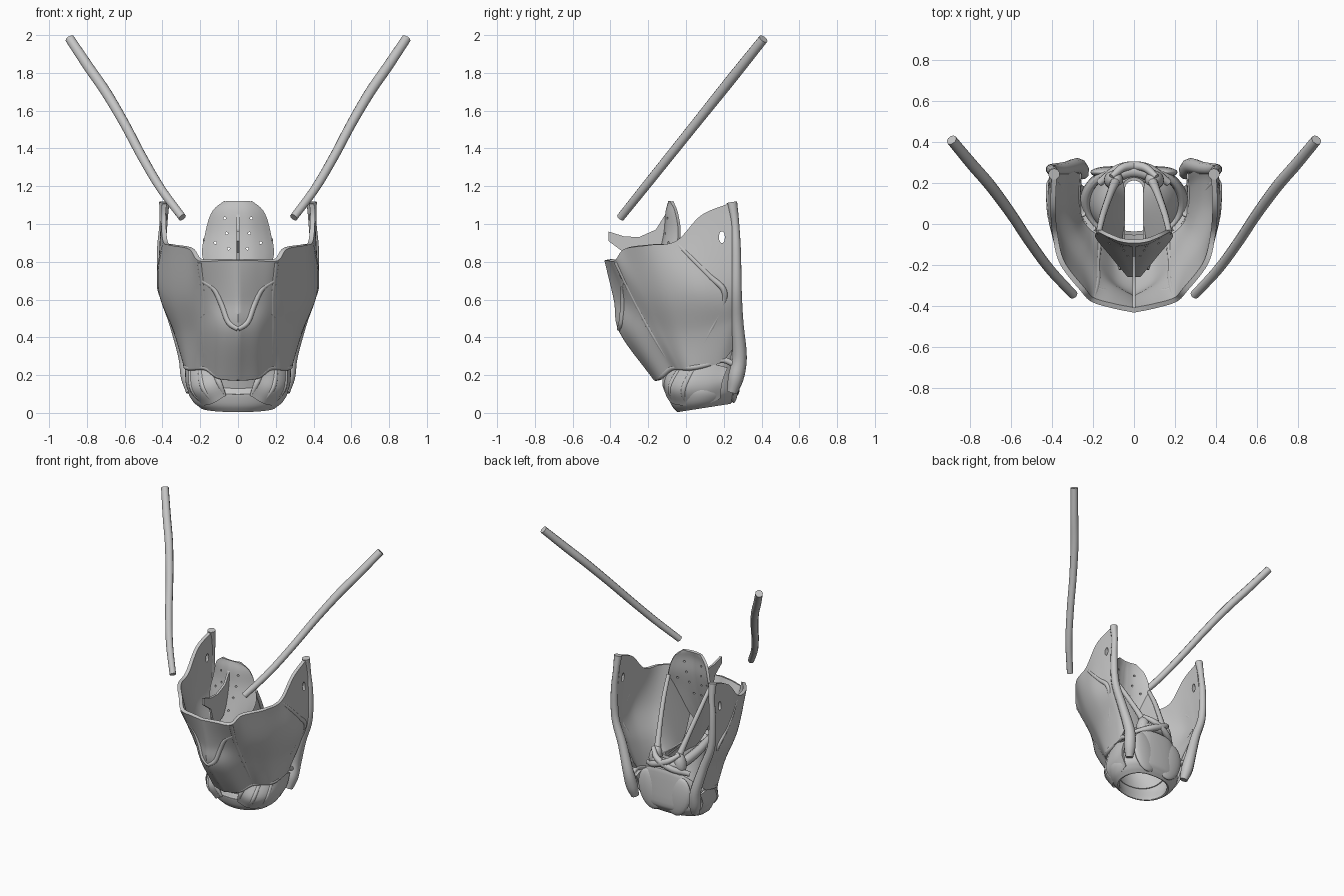
import bpy, bmesh, math
from mathutils import Vector, Matrix

if "Cube" in bpy.data.objects:
    bpy.data.objects.remove(bpy.data.objects["Cube"])

GREY = (0.56, 0.56, 0.56, 1)
mat = bpy.data.materials.new("plain grey")
mat.use_nodes = True
mat.diffuse_color = GREY
mat.node_tree.nodes["Principled BSDF"].inputs["Base Color"].default_value = GREY


def spline(points, count):
    """Smooth curve through the points, sampled evenly."""
    p = [Vector(q) for q in points]
    last = len(p) - 1
    p = [p[0] * 2 - p[1]] + p + [p[-1] * 2 - p[-2]]
    out = []
    for k in range(count + 1):
        s = k / count * last
        i = min(int(s), last - 1)
        t = s - i
        a, b, c, d = p[i:i + 4]
        out.append(b + ((c - a) * t + (a * 2 - b * 5 + c * 4 - d) * t * t
                        + (b * 3 - a - c * 3 + d) * t ** 3) / 2)
    return out


def finish(obj, angle=50):
    """Apply modifiers, smooth and colour."""
    bpy.ops.object.select_all(action='DESELECT')
    obj.select_set(True)
    bpy.context.view_layer.objects.active = obj
    bpy.ops.object.convert(target='MESH')
    bpy.ops.object.shade_smooth_by_angle(angle=math.radians(angle))
    obj.data.materials.clear()
    obj.data.materials.append(mat)


def link(name, data):
    obj = bpy.data.objects.new(name, data)
    bpy.context.collection.objects.link(obj)
    return obj


def mesh_object(name, bm):
    mesh = bpy.data.meshes.new(name)
    bm.to_mesh(mesh)
    bm.free()
    return link(name, mesh)


def patch(name, columns, nu, nv, thickness=0, cutter=None):
    """Smooth sheet through columns of points, mirrored in x."""
    dense = [spline(c, nv) for c in columns]
    rows = [spline(r, nu) for r in zip(*dense)]
    bm = bmesh.new()
    grid = [[bm.verts.new(p) for p in row] for row in rows]
    for a, b in zip(grid, grid[1:]):
        for i in range(nu):
            bm.faces.new((a[i], a[i + 1], b[i + 1], b[i]))
    bmesh.ops.remove_doubles(bm, verts=bm.verts, dist=0.0005)
    bmesh.ops.recalc_face_normals(bm, faces=bm.faces)
    obj = mesh_object(name, bm)
    mirror = obj.modifiers.new("mirror", 'MIRROR')
    mirror.merge_threshold = 0.004
    if thickness:
        solid = obj.modifiers.new("thickness", 'SOLIDIFY')
        solid.thickness = thickness
        solid.offset = 0
    if cutter:
        cut = obj.modifiers.new("holes", 'BOOLEAN')
        cut.operation = 'DIFFERENCE'
        cut.object = cutter
    finish(obj)
    if cutter:
        bpy.data.objects.remove(cutter)


def rods(name, spots, radius, axis, stretch=1):
    """Hidden cutter made of cylinders along an axis."""
    bm = bmesh.new()
    for spot in spots:
        m = (Matrix.Translation(spot) @ Matrix.Diagonal((1, 1, stretch, 1))
             @ Matrix.Rotation(math.pi / 2, 4, axis))
        bmesh.ops.create_cone(bm, cap_ends=True, segments=12, radius1=radius,
                              radius2=radius, depth=0.4, matrix=m)
    obj = mesh_object(name, bm)
    obj.hide_render = True
    return obj


def tube(name, points, radii, sides=(1, -1)):
    """Capped round tube, repeated on each side."""
    for side in sides:
        label = name if len(sides) == 1 else ("left_" if side > 0 else "right_") + name
        curve = bpy.data.curves.new(label, 'CURVE')
        curve.dimensions = '3D'
        curve.bevel_depth = 1
        curve.bevel_resolution = 3
        curve.use_fill_caps = True
        count = len(points) * 5
        path = spline(points, count)
        widths = spline([(r, 0, 0) for r in radii], count)
        s = curve.splines.new('POLY')
        s.points.add(count)
        for pt, p, w in zip(s.points, path, widths):
            pt.co = (p.x * side, p.y, p.z, 1)
            pt.radius = w.x
        finish(link(label, curve))


def blob(name, centre, size, tilt=0):
    for side, label in ((1, "left_"), (-1, "right_")):
        bm = bmesh.new()
        m = (Matrix.Translation((centre[0] * side, centre[1], centre[2]))
             @ Matrix.Rotation(tilt * side, 4, 'Y') @ Matrix.Diagonal((*size, 1)))
        bmesh.ops.create_uvsphere(bm, u_segments=20, v_segments=12, radius=1, matrix=m)
        finish(mesh_object(label + name, bm))


# Large shield plate, open at the back, with an oval hole in each upper wing
shield = [
    [(0, -.16, .18), (0, -.34, .43), (0, -.37, .6), (0, -.42, .81)],
    [(.1, -.13, .19), (.1, -.28, .43), (.1, -.32, .6), (.1, -.4, .81)],
    [(.17, -.07, .24), (.18, -.18, .43), (.18, -.28, .62), (.2, -.37, .81)],
    [(.22, -.03, .24), (.23, -.12, .43), (.26, -.21, .63), (.25, -.32, .87)],
    [(.26, .02, .24), (.29, -.03, .42), (.35, -.09, .63), (.35, -.19, .89)],
    [(.275, .1, .25), (.325, .08, .43), (.405, .05, .65), (.385, -.05, .91)],
    [(.275, .18, .27), (.335, .2, .46), (.405, .18, .67), (.395, .08, 1.045)],
    [(.275, .25, .35), (.33, .27, .5), (.395, .27, .7), (.39, .23, 1.11)],
]
patch("shield_plate", shield, 56, 30, .025,
      rods("oval_cutter", [(.4, .19, .93), (-.4, .19, .93)], .016, 'Y', 2))

# Raised borders of the plate: rear horn, panel edge, slanting edge, notch
tube("rear_horn", [(.39, .243, 1.115), (.395, .26, 1), (.405, .266, .85), (.395, .267, .65),
                   (.335, .272, .48), (.28, .284, .3), (.262, .265, .19), (.248, .245, .11)],
     [.028, .022, .025, .028, .032, .038, .042, .028])
tube("lower_edge", [(0, -.16, .185), (.1, -.13, .195), (.17, -.07, .24), (.26, .02, .24),
                    (.275, .1, .255), (.275, .19, .28), (.27, .25, .26)], [.016] * 7)
tube("panel_edge", [(.17, -.07, .25), (.18, -.18, .43), (.18, -.28, .62), (.2, -.368, .8)],
     [.016] * 4)
tube("slanting_edge", [(.388, -.05, .9), (.408, .04, .81), (.413, .13, .72), (.41, .2, .65),
                       (.376, .19, .56), (.312, .1, .38), (.275, .05, .28)],
     [.01, .014, .016, .016, .014, .012, .012])
tube("notch_edge", [(0, -.352, .445), (.05, -.342, .48), (.085, -.333, .57), (.125, -.333, .655),
                    (.185, -.322, .7)], [.015] * 5)

# Lower ring: low in front, tall and squarer at the back
ring, cone = [], []
for k in range(17):
    a = math.pi * k / 16
    s, c = max(math.sin(a), 0), math.cos(a)
    wide = s if c > 0 else s ** .75
    low, high = .026 - .022 * c, .22 - .125 * c + .035 * c * c
    profile = [(.74, low), (.9, low + .035), (1, low + .09), (.97, high - .03), (.9, high),
               (.82, high - .02), (.78, low + .08), (.69, low + .01), (.74, low)]
    ring.append([(.265 * wide * f, .095 - .19 * c * f, z) for f, z in profile])
    cone.append([(.21 * wide, .095 - .155 * c, high - .03),
                 (.13 * s, .05 - .19 * c, .35),
                 (.05 * min(1, 2 * s), -.22 * c, .46)])
patch("lower_ring", ring, 32, 32)
patch("inner_cone", cone, 32, 8, .015)

# Broad muscle sheet from the ring up to the plate, with fine strands
muscle = [[(.07, -.095, .09), (.1, -.11, .16), (.13, -.09, .23)],
          [(.13, -.065, .055), (.185, -.08, .14), (.2, -.02, .25)],
          [(.18, 0, .045), (.24, -.01, .13), (.25, .05, .25)],
          [(.21, .1, .05), (.262, .1, .14), (.27, .13, .26)],
          [(.22, .18, .08), (.262, .19, .16), (.265, .22, .24)]]
patch("front_muscle", muscle, 24, 12, .02)
for n, strand in enumerate(muscle[:3]):
    tube("muscle_strand_%d" % (n + 1), strand, [.008, .016, .014])
blob("rear_muscle", (.11, .252, .2), (.1, .03, .15), .25)

# Vocal muscle along each side of the airway slit
tube("vocal_muscle", [(.06, -.22, .47), (.09, -.05, .44), (.095, .1, .42), (.095, .2, .41)],
     [.015, .03, .034, .03])

# Leaf-shaped flap with small pits
leaf = []
for f in (0, .4, .75, 1):
    leaf.append([(w * f, y + bend * f * f, z) for w, y, bend, z in
                 [(.03, -.25, 0, .48), (.11, -.19, .04, .65), (.182, -.14, .08, .82),
                  (.168, -.11, .075, .95), (.135, -.1, .05, 1.06), (.075, -.085, .01, 1.12)]])
pits = [(side * x, -.1, z) for side in (1, -1)
        for x, z in ((.06, .95), (.12, .9), (.07, 1.03), (.05, .87), (.03, .78))]
patch("leaf_flap", leaf, 12, 24, .018, rods("pit_cutter", pits, .007, 'X'))

# Thin fin in front of the flap
fin_profile = [(-.41, .96), (-.33, .935), (-.25, .93), (-.16, .97), (-.11, 1.05),
               (-.11, .9), (-.18, .75), (-.28, .68), (-.33, .85), (-.41, .91)]
bm = bmesh.new()
face = bm.faces.new([bm.verts.new((-.008, y, z)) for y, z in fin_profile])
new = bmesh.ops.extrude_face_region(bm, geom=[face])["geom"]
bmesh.ops.translate(bm, vec=(.016, 0, 0), verts=[v for v in new if isinstance(v, bmesh.types.BMVert)])
bmesh.ops.recalc_face_normals(bm, faces=bm.faces)
finish(mesh_object("front_fin", bm), 30)

# Folds from the flap down to the rear cartilages
fold = [(.172, -.04, .92), (.15, .05, .78), (.115, .15, .6), (.09, .21, .48)]
tube("fold_edge", fold, [.014, .016, .018, .024])
slit = [(.09, -.17, .6), (.06, -.05, .47), (.05, .08, .46), (.05, .2, .45)]
patch("fold_wall", [[a, (Vector(a) + Vector(b)) / 2, b] for a, b in zip(fold, slit)], 16, 8, .012)
blob("rear_cartilage", (.1, .215, .43), (.045, .045, .08), -.2)

# Crossed muscle bands behind
for side, label in ((1, "rising"), (-1, "falling")):
    tube(label + "_band", [(-.17, .2, .36), (-.07, .27, .4), (.04, .28, .45), (.11, .23, .5)],
         [.018, .024, .022, .014], (side,))
tube("cross_band", [(-.13, .22, .42), (0, .26, .42), (.13, .22, .42)], [.025, .035, .025], (1,))

# Long loose cords above, leaning back at a steady slope
cord = [(.295, 1.035), (.41, 1.19), (.51, 1.36), (.6, 1.53), (.7, 1.7), (.79, 1.83), (.89, 1.98)]
tube("long_cord", [(x, -.35 + .8 * (z - 1.03), z) for x, z in cord],
     [.022, .024, .025, .026, .028, .028, .026])
